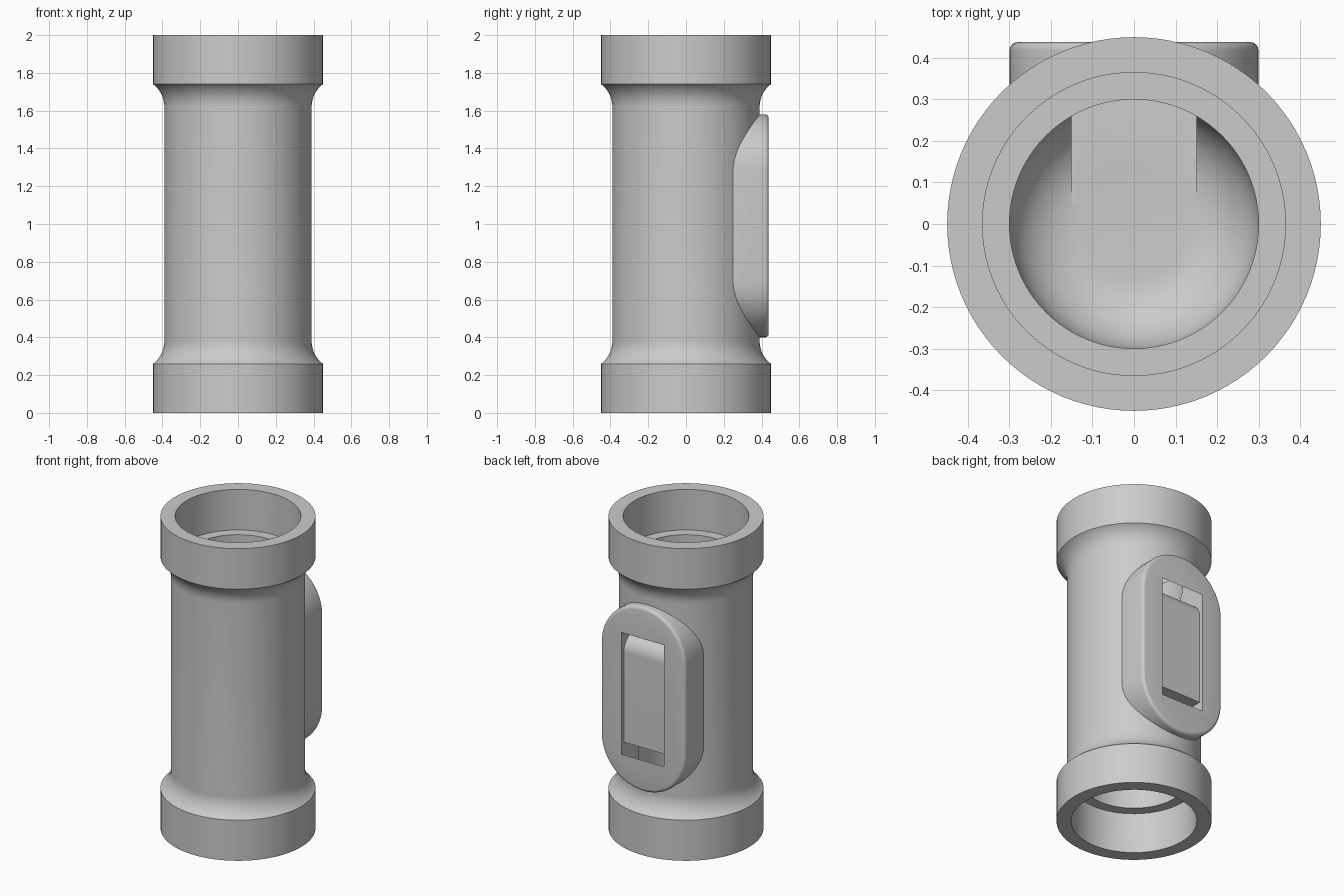
import bpy, bmesh, math
from mathutils import Matrix, Vector

cube = bpy.data.objects.get("Cube")
if cube:
    bpy.data.objects.remove(cube, do_unlink=True)

grey = bpy.data.materials.new("plain_grey")
grey.use_nodes = True
colour = (0.6, 0.6, 0.6, 1)
grey.diffuse_color = colour
grey.node_tree.nodes["Principled BSDF"].inputs["Base Color"].default_value = colour


def make(name, bm):
    bmesh.ops.recalc_face_normals(bm, faces=bm.faces)
    mesh = bpy.data.meshes.new(name)
    bm.to_mesh(mesh)
    bm.free()
    obj = bpy.data.objects.new(name, mesh)
    bpy.context.collection.objects.link(obj)
    mesh.materials.append(grey)
    return obj


def arc(cx, cy, r, start, end, steps=12):
    angles = [math.radians(start + (end - start) * i / steps) for i in range(steps + 1)]
    return [(cx + r * math.cos(a), cy + r * math.sin(a)) for a in angles]


def lathe(name, profile, sides=96):
    """Turn a (radius, height) profile that starts and ends on the axis."""
    bm = bmesh.new()
    verts = [bm.verts.new((r, 0, z)) for r, z in profile]
    edges = [bm.edges.new(pair) for pair in zip(verts, verts[1:])]
    bmesh.ops.spin(bm, geom=verts + edges, cent=(0, 0, 0), axis=(0, 0, 1),
                   angle=math.tau, steps=sides, use_merge=True)
    bmesh.ops.remove_doubles(bm, verts=bm.verts, dist=1e-5)
    return make(name, bm)


def prism(name, outline, to_3d, offset):
    """Extrude a flat outline by an offset."""
    bm = bmesh.new()
    face = bm.faces.new([bm.verts.new(to_3d(a, b)) for a, b in outline])
    new = bmesh.ops.extrude_face_region(bm, geom=[face])["geom"]
    moved = [v for v in new if isinstance(v, bmesh.types.BMVert)]
    bmesh.ops.translate(bm, verts=moved, vec=offset)
    return make(name, bm)


def combine(target, other, operation):
    mod = target.modifiers.new(operation.lower(), "BOOLEAN")
    mod.operation, mod.solver, mod.object = operation, "EXACT", other
    bpy.context.view_layer.objects.active = target
    bpy.ops.object.modifier_apply(modifier=mod.name)
    bpy.data.objects.remove(other, do_unlink=True)


# Pipe body: two collars flowing into a narrower barrel
collar, barrel, collar_h, flare = 0.45, 0.39, 0.26, 0.15
reach = math.acos(1 - (collar - barrel) / flare)
flare_z = collar_h + flare * math.sin(reach)
lower = [(0, 0), (collar, 0)]
lower += arc(barrel + flare, flare_z, flare, 180 + math.degrees(reach), 180)
body = lathe("pipe_body", lower + [(r, 2 - z) for r, z in reversed(lower)])

# Oval pad on the back with a softened rim
pad_r, pad_low, pad_high, pad_y = 0.3, 0.7, 1.28, 0.438
oval = arc(0, pad_high, pad_r, 0, 180, 32) + arc(0, pad_low, pad_r, 180, 360, 32)
pad = prism("oval_pad", oval, lambda x, z: (x, 0.1, z), (0, pad_y - 0.1, 0))
bm = bmesh.new()
bm.from_mesh(pad.data)
rim = [e for e in bm.edges if all(v.co.y > pad_y - 0.001 for v in e.verts)]
bmesh.ops.bevel(bm, geom=rim, offset=0.02, segments=4, profile=0.5, affect="EDGES")
bm.to_mesh(pad.data)
bm.free()
combine(body, pad, "UNION")

# Sockets and bores: the upper bore ends in a rounded bowl, the lower one is flat
socket, bore, bowl = 0.365, 0.3, 0.17
floor_z, ceiling_z = 1.345, 0.67
upper = [(0, floor_z)] + arc(bore - bowl, floor_z + bowl, bowl, -90, 0)
upper += [(bore, 2 - collar_h), (socket, 2 - collar_h), (socket, 2.1), (0, 2.1)]
combine(body, lathe("upper_bore", upper), "DIFFERENCE")
under = [(0, -0.1), (socket, -0.1), (socket, collar_h), (bore, collar_h),
         (bore, ceiling_z), (0, ceiling_z)]
combine(body, lathe("lower_bore", under), "DIFFERENCE")

# Duct through the pad, passing over the central block and into both bores
half, block_y, block_r = 0.15, 0.415, 0.1
duct = [(0.05, floor_z + 0.001)]
duct += arc(block_y - block_r, floor_z + 0.001 - block_r, block_r, 90, 0)
duct += [(block_y, ceiling_z - 0.001), (0.2, ceiling_z - 0.001), (0.2, 0.365),
         (pad_y, 0.6), (0.5, 0.6), (0.5, 1.38), (pad_y, 1.38),
         (0.24, 1.575), (0.05, 1.575)]
combine(body, prism("duct", duct, lambda y, z: (-half, y, z), (2 * half, 0, 0)), "DIFFERENCE")

# Smooth curves, crisp edges
bpy.ops.object.select_all(action="DESELECT")
body.select_set(True)
bpy.context.view_layer.objects.active = body
bpy.ops.object.shade_smooth_by_angle(angle=math.radians(30))
